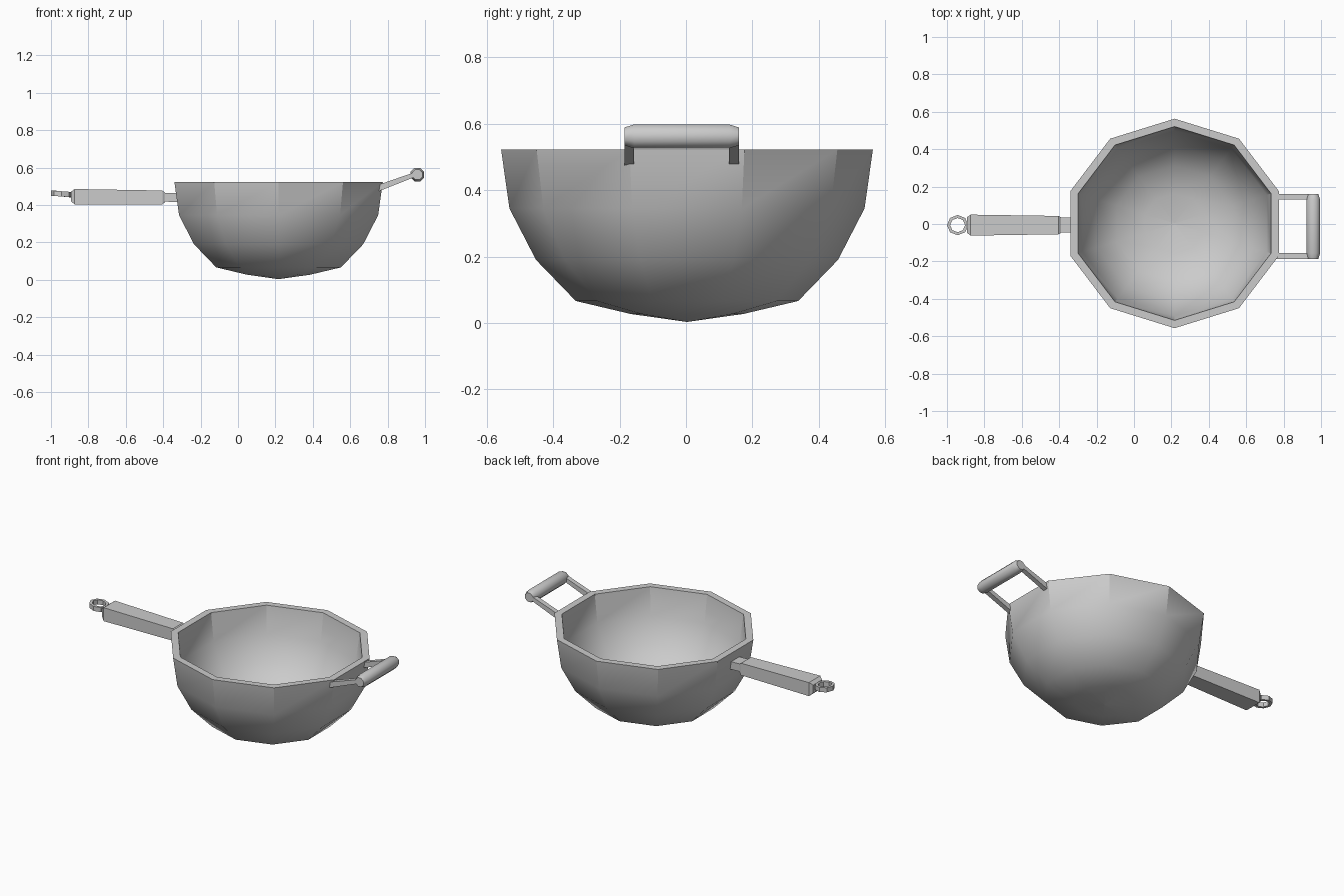
import bpy, bmesh
from math import sin, cos, pi, radians

if "Cube" in bpy.data.objects:
    bpy.data.objects.remove(bpy.data.objects["Cube"])


def loft(name, rings, angle, loop=False):
    """Skin a list of equal-length point rings; ends are capped unless looped."""
    bm = bmesh.new()
    vr = [[bm.verts.new(p) for p in r] for r in rings]
    pairs = list(zip(vr, vr[1:])) + ([(vr[-1], vr[0])] if loop else [])
    for a, b in pairs:
        n = len(a)
        for i in range(n):
            j = (i + 1) % n
            bm.faces.new((a[i], a[j], b[j], b[i]))
    if not loop:
        bm.faces.new(vr[0])
        bm.faces.new(vr[-1])
    bmesh.ops.remove_doubles(bm, verts=bm.verts, dist=1e-5)
    bmesh.ops.recalc_face_normals(bm, faces=bm.faces)
    me = bpy.data.meshes.new(name)
    bm.to_mesh(me)
    bm.free()
    ob = bpy.data.objects.new(name, me)
    bpy.context.collection.objects.link(ob)
    bpy.ops.object.select_all(action='DESELECT')
    ob.select_set(True)
    bpy.context.view_layer.objects.active = ob
    bpy.ops.object.shade_smooth_by_angle(angle=radians(angle))
    return ob


# Ten-sided bowl: outer wall, flat rim, inner wall
CX, CY = 0.217, 0.003
profile = [(0.0005, 0.003), (0.17, 0.027), (0.335, 0.066), (0.455, 0.19),
           (0.535, 0.345), (0.56, 0.522), (0.518, 0.522), (0.495, 0.355),
           (0.42, 0.215), (0.31, 0.105), (0.16, 0.068), (0.0005, 0.046)]
angles = [pi / 2 + i * pi / 5 for i in range(10)]
loft("bowl", [[(CX + 1.046 * r * cos(a), CY + r * sin(a), z) for a in angles]
              for r, z in profile], 34)

# Long handle: rectangular sections (x, half width, z low, z high)
HY = -0.006


def rect(x, w, z0, z1):
    return [(x, HY - w, z0), (x, HY + w, z0), (x, HY + w, z1), (x, HY - w, z1)]


loft("long_handle", [rect(*s) for s in [
    (-0.893, 0.042, 0.42, 0.47), (-0.873, 0.056, 0.402, 0.485),
    (-0.405, 0.049, 0.403, 0.477), (-0.39, 0.042, 0.415, 0.466)]], 20)
loft("handle_neck", [rect(-0.40, 0.04, 0.418, 0.465),
                     rect(-0.315, 0.04, 0.415, 0.463)], 20)

# Hanging ring at the end of the long handle
ring = []
for i in range(8):
    a = i * pi / 4
    x, y = cos(a), sin(a)
    zc = 0.459 - 0.004 * x
    ring.append([(-0.943 + r * x, HY + 0.95 * r * y, zc + h)
                 for r, h in [(0.057, -0.014), (0.057, 0.014),
                              (0.04, 0.014), (0.04, -0.014)]])
loft("hanging_ring", ring, 30, loop=True)

# Helper handle: two sloping arms and a rounded grip
GY = -0.013
for side, label in ((1, "back"), (-1, "front")):
    y0, y1 = GY + side * 0.143, GY + side * 0.173
    loft("arm_" + label, [[(x, y0, z - h), (x, y1, z - h), (x, y1, z + h), (x, y0, z + h)]
                          for x, z, h in [(0.745, 0.487, 0.016), (0.775, 0.499, 0.017),
                                          (0.945, 0.562, 0.013)]], 30)
loft("helper_grip", [[(0.959 + r * cos(pi / 8 + i * pi / 4), GY + y,
                       0.562 + r * sin(pi / 8 + i * pi / 4)) for i in range(8)]
                     for y, r in [(-0.173, 0.029), (-0.143, 0.039),
                                  (0.143, 0.039), (0.173, 0.029)]], 50)
